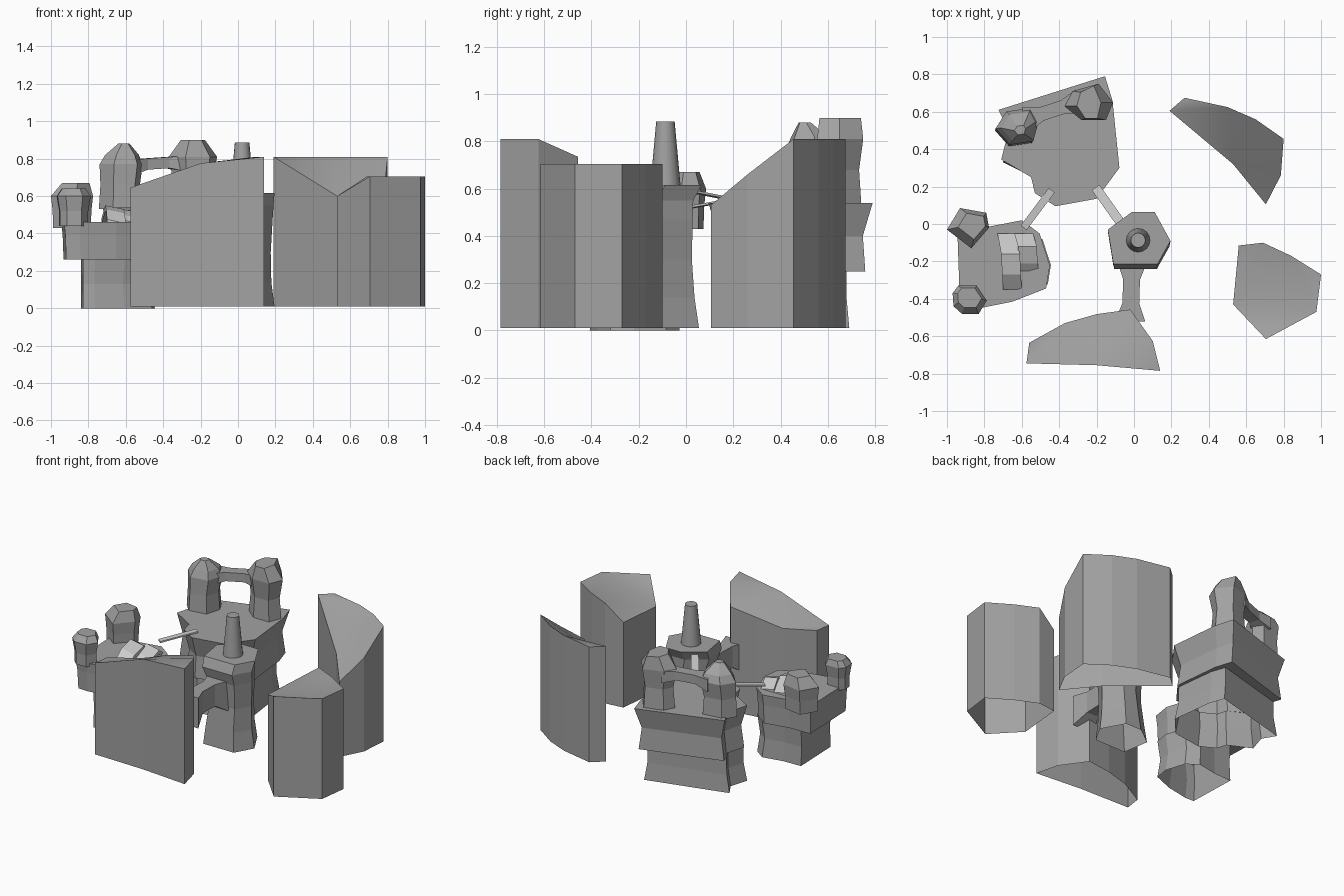
import bpy, bmesh
from math import cos, sin, pi
from mathutils import Vector

if "Cube" in bpy.data.objects:
    bpy.data.objects.remove(bpy.data.objects["Cube"])


def material(name, v):
    m = bpy.data.materials.new(name)
    m.diffuse_color = (v, v, v, 1)
    m.use_nodes = True
    m.node_tree.nodes["Principled BSDF"].inputs["Base Color"].default_value = m.diffuse_color
    return m


STONE, PALE = material("stone", 0.36), material("pale_stone", 0.7)


def loft(name, rings, mat=STONE, closed=False):
    """Join equal-length rings of 3D points, cap the top (and the base if closed)."""
    bm = bmesh.new()
    rows = [[bm.verts.new(p) for p in r] for r in rings]
    n = len(rows[0])
    for a, b in zip(rows, rows[1:]):
        for i in range(n):
            j = (i + 1) % n
            bm.faces.new((a[i], a[j], b[j], b[i]))
    caps = [bm.faces.new(rows[-1])]
    if closed:
        caps.append(bm.faces.new(rows[0]))
    bmesh.ops.triangulate(bm, faces=caps)
    bmesh.ops.recalc_face_normals(bm, faces=bm.faces)
    me = bpy.data.meshes.new(name)
    bm.to_mesh(me)
    bm.free()
    ob = bpy.data.objects.new(name, me)
    bpy.context.collection.objects.link(ob)
    me.materials.append(mat)
    return ob


def smooth(ob, low, high):
    """Smooth only the faces whose normal tilt lies between low and high."""
    ob.data.set_sharp_from_angle(angle=.9)
    for f in ob.data.polygons:
        f.use_smooth = low < abs(f.normal.z) < high


def cliff(name, pts, base=0.01):
    """Vertical walls from the base to an individual height per corner."""
    smooth(loft(name, [[(x, y, base) for x, y, z in pts], pts]), .3, 2)


def stack(name, outline, levels, mat=STONE):
    """Repeat an outline at levels (z, x scale, dx, dy, optional y scale)."""
    cx = (min(p[0] for p in outline) + max(p[0] for p in outline)) / 2
    cy = (min(p[1] for p in outline) + max(p[1] for p in outline)) / 2
    rings = []
    for z, s, dx, dy, *sy in levels:
        t = sy[0] if sy else s
        rings.append([(cx + (x - cx) * s + dx, cy + (y - cy) * t + dy, z) for x, y in outline])
    return loft(name, rings, mat)


def beam(name, a, b, width, thick, mat=STONE, flare=1.0):
    """Rectangular bar from a to b; the ends widen by flare."""
    a, b = Vector(a), Vector(b)
    side = (b - a).cross(Vector((0, 0, 1))).normalized() * width / 2
    up = Vector((0, 0, thick / 2))
    rings = []
    for t, f in ((0, flare), (0.3, 1), (0.7, 1), (1, flare)):
        c = a.lerp(b, t)
        rings.append([c - side * f - up * f, c + side * f - up * f,
                      c + side * f + up, c - side * f + up])
    return loft(name, rings, mat, closed=True)


# Three tall hollow cliffs with slanted tops
cliff("front_cliff", [(-.575, -.745, .645), (-.2, -.755, .775), (.14, -.785, .81),
                      (.1, -.625, .81), (-.02, -.457, .735), (-.2, -.482, .70),
                      (-.37, -.53, .65), (-.56, -.635, .645)])
cliff("right_cliff", [(.53, -.43, .60), (.705, -.615, .705), (.975, -.47, .705),
                      (1, -.27, .705), (.84, -.17, .705), (.69, -.1, .705),
                      (.56, -.115, .60)])
cliff("back_cliff", [(.19, .605, .81), (.53, .32, .60), (.705, .105, .53),
                     (.785, .26, .66), (.8, .455, .81), (.65, .56, .81),
                     (.5, .625, .81), (.27, .675, .81)])

# Large mesa: flared base, ledge and waisted slab
big = [(-.725, .61), (-.67, .5), (-.71, .345), (-.55, .25), (-.53, .165), (-.42, .095),
       (-.2, .135), (-.078, .3), (-.115, .66), (-.155, .79)]
stack("large_mesa", big, [(.01, .97, 0, -.033, .81), (.13, .9, 0, -.03, .77),
                          (.25, .89, 0, -.03, .77), (.25, .95, 0, 0, .91),
                          (.40, .88, 0, 0), (.54, 1, 0, 0)])

# Two rock towers on the large mesa, joined by a natural arch
left_rock = [(-.75, .5), (-.67, .41), (-.54, .43), (-.51, .54), (-.55, .615), (-.69, .595)]
stack("left_rock_tower", left_rock, [(.53, .95, 0, 0), (.66, .88, 0, 0), (.77, .96, .005, .01),
                                     (.82, .75, .01, .01), (.88, .25, .02, -.01)])
right_rock = [(-.37, .63), (-.28, .555), (-.15, .555), (-.112, .65), (-.19, .75), (-.33, .71)]
stack("right_rock_tower", right_rock, [(.53, .92, 0, 0), (.68, .82, 0, 0), (.81, 1, 0, 0),
                                       (.90, .5, .0, .0, .9)])
beam("rock_arch", (-.58, .56, .765), (-.29, .655, .785), .075, .06, flare=1.8)

# Small left mesa
small = [(-.945, -.02), (-.93, -.45), (-.85, -.455), (-.65, -.415), (-.47, -.345),
         (-.45, -.22), (-.505, -.05), (-.6, .02), (-.78, -.015)]
stack("small_mesa", small, [(0, .8, .055, 0), (.13, .76, .045, 0), (.26, .8, .055, 0),
                            (.26, .95, 0, 0), (.39, .97, 0, 0), (.46, 1, 0, 0)])

# Boulders on the small mesa
stack("rear_boulder", [(-1, -.03), (-.87, -.13), (-.775, -.02), (-.79, .06), (-.93, .085)],
      [(.43, .9, .0, .0), (.52, .92, 0, 0), (.60, 1, 0, 0), (.67, .65, .02, .01)])
stack("front_boulder", [(-.97, -.37), (-.965, -.44), (-.92, -.48), (-.83, -.48),
                        (-.787, -.41), (-.84, -.33), (-.94, -.33)],
      [(.44, .85, 0, 0), (.52, .85, 0, 0), (.60, 1, 0, 0), (.64, .7, 0, .01)])

# Pale folded roofs on the small mesa
for name, x0, x1, ys, zs in (
        ("left_roof", -.70, -.60, (-.35, -.27, -.16, -.05), (.475, .53, .55, .48)),
        ("right_roof", -.61, -.51, (-.25, -.21, -.12, -.05), (.47, .50, .53, .48))):
    loft(name, [[(x0 - k, y, z - .03), (x1 - k, y, z - .05), (x1 - k, y, z - .02), (x0 - k, y, z)]
                for y, z, k in zip(ys, zs, (0, .005, .01, .03))], PALE, closed=True)

# Central pillar with a tapered spire
stack("central_pillar", [(-.14, -.03), (-.11, -.215), (.125, -.215), (.195, -.09),
                         (.11, .065), (-.01, .065)],
      [(.01, 1, 0, -.01), (.14, .9, 0, -.015), (.3, .82, .01, -.015),
       (.47, .88, .01, -.02), (.55, .97, 0, -.03), (.615, 1, 0, 0)])
circle = [(.022 + .065 * cos(i * pi / 8), -.087 + .065 * sin(i * pi / 8)) for i in range(16)]
smooth(stack("spire", circle, [(.60, 1, 0, 0), (.885, .6, 0, 0)]), -1, .7)

# Rock bridge from pillar to front cliff, and pale plank bridges
beam("rock_bridge", (-.01, -.2, .41), (-.02, -.52, .41), .09, .15, flare=1.8)
beam("pillar_bridge", (-.205, .195, .555), (-.06, -.01, .595), .05, .01, PALE)
beam("small_mesa_bridge", (-.59, -.02, .515), (-.44, .18, .55), .04, .01, PALE)
